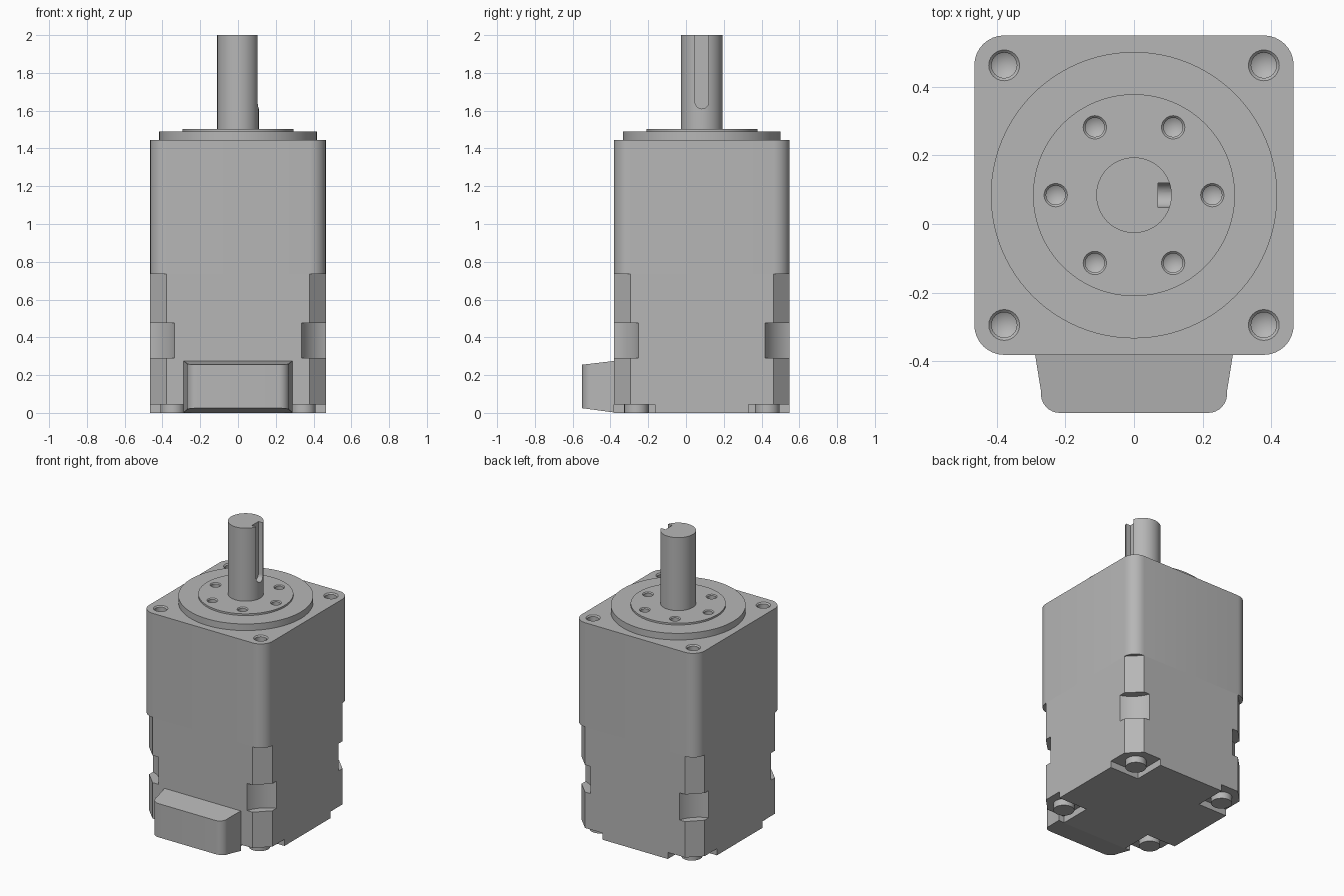
import bpy
import bmesh
from math import cos, sin, pi, radians
from mathutils import Matrix, Vector

cube = bpy.data.objects.get("Cube")
if cube:
    bpy.data.objects.remove(cube, do_unlink=True)

HALF, CORNER, CENTRE_Y = 0.465, 0.087, 0.084
SPLIT, TOP = 0.735, 1.445
SIGNS = [(1, 1), (-1, 1), (-1, -1), (1, -1)]

grey = bpy.data.materials.new("machined_grey")
grey.use_nodes = True
grey.diffuse_color = (0.47, 0.47, 0.47, 1)
grey.node_tree.nodes["Principled BSDF"].inputs["Base Color"].default_value = (0.47, 0.47, 0.47, 1)


def make(name, bm):
    """Turn a bmesh into an object with outward normals."""
    bmesh.ops.recalc_face_normals(bm, faces=bm.faces)
    mesh = bpy.data.meshes.new(name)
    bm.to_mesh(mesh)
    bm.free()
    mesh.materials.append(grey)
    obj = bpy.data.objects.new(name, mesh)
    bpy.context.collection.objects.link(obj)
    return obj


def prism(name, outline, z0, z1):
    bm = bmesh.new()
    face = bm.faces.new([bm.verts.new((x, y, z0)) for x, y in outline])
    moved = bmesh.ops.extrude_face_region(bm, geom=[face], use_keep_orig=True)["geom"]
    bmesh.ops.translate(bm, vec=(0, 0, z1 - z0),
                        verts=[g for g in moved if isinstance(g, bmesh.types.BMVert)])
    return make(name, bm)


def lathe(name, profile, x=0, y=0, steps=32):
    """Spin an (r, z) profile about a vertical axis through x, y."""
    bm = bmesh.new()
    verts = [bm.verts.new((r, 0, z)) for r, z in profile]
    edges = [bm.edges.new(pair) for pair in zip(verts, verts[1:])]
    bmesh.ops.spin(bm, geom=verts + edges, cent=(0, 0, 0), axis=(0, 0, 1),
                   angle=2 * pi, steps=steps)
    bmesh.ops.remove_doubles(bm, verts=bm.verts, dist=0.0001)
    bmesh.ops.translate(bm, vec=(x, y, 0), verts=bm.verts)
    return make(name, bm)


def cylinder(name, r, z0, z1, x=0, y=0, steps=32):
    return lathe(name, [(0, z0), (r, z0), (r, z1), (0, z1)], x, y, steps)


def arc(cx, cy, r, start, end, steps=8):
    angles = [radians(start + (end - start) * i / steps) for i in range(steps + 1)]
    return [(cx + r * cos(a), cy + r * sin(a)) for a in angles]


def square(steps):
    """Square with rounded corners, or chamfered ones for a single step."""
    c = HALF - CORNER
    return [p for i, (sx, sy) in enumerate(SIGNS)
            for p in arc(sx * c, sy * c, CORNER, 90 * i, 90 * i + 90, steps)]


def drill(r, z, depth, x, y):
    """Cutter for a chamfered blind hole with a conical end."""
    inner = r * 0.82
    profile = [(0, z - depth - inner * 0.6), (inner, z - depth), (inner, z - r * 0.18),
               (r, z), (r, z + 0.03), (0, z + 0.03)]
    return lathe("drill_cutter", profile, x, y, 24)


def cut(obj, cutters):
    for c in cutters:
        c.hide_render = True
        mod = obj.modifiers.new("cut", 'BOOLEAN')
        mod.operation, mod.solver, mod.object = 'DIFFERENCE', 'EXACT', c
    graph = bpy.context.evaluated_depsgraph_get()
    baked = bpy.data.meshes.new_from_object(obj.evaluated_get(graph))
    obj.modifiers.clear()
    obj.data = baked


# Housing: rounded upper block and chamfered lower block
upper = prism("upper_housing", square(8), SPLIT, TOP)
lower = prism("lower_housing", square(1), 0, SPLIT)

# Stepped front flange with its inner disc
flange = lathe("output_flange", [(0, TOP), (0.417, TOP), (0.417, 1.49), (0.294, 1.49),
                                 (0.294, 1.502), (0, 1.502)], steps=96)

# Screw holes: four in the corners, six in the flange disc
corner_holes = [drill(0.045, TOP, 0.14, sx * 0.378, sy * 0.378) for sx, sy in SIGNS]
disc_holes = [drill(0.034, 1.502, 0.12, 0.228 * cos(i * pi / 3), 0.228 * sin(i * pi / 3))
              for i in range(6)]
cut(upper, corner_holes + disc_holes)
cut(flange, disc_holes)

# Lower corners: scooped tool clearances and square foot recesses
scoops, recesses = [], []
for sx, sy in SIGNS:
    scoops.append(cylinder("scoop_cutter", 0.212, 0.29, 0.475, sx * 0.535, sy * 0.535, 64))
    box = [(sx * a, sy * b) for a, b in [(0.247, 0.247), (0.6, 0.247), (0.6, 0.6), (0.247, 0.6)]]
    recesses.append(prism("recess_cutter", box, -0.1, 0.045))
cut(lower, scoops + recesses)

# Screw heads standing in the foot recesses
feet = [cylinder(f"screw_head_{i + 1}", 0.065, 0, 0.05, sx * 0.346, sy * 0.346)
        for i, (sx, sy) in enumerate(SIGNS)]

# Output shaft with a round-ended keyway on its left side
shaft = cylinder("output_shaft", 0.11, 1.48, 2, steps=64)
slot = prism("keyway_cutter", [(0.036, 2.1), (-0.036, 2.1)] + arc(0, 1.646, 0.036, 180, 360, 12),
             0.07, 0.2)
slot.data.transform(Matrix(((0, 0, 1, 0), (1, 0, 0, 0), (0, 1, 0, 0), (0, 0, 0, 1))))
bpy.context.view_layer.update()
cut(shaft, [slot])

# Connector block: rounded plan, tapering towards its front
BACK, FRONT = -HALF + 0.001, -0.634
plan = [(0.288, BACK)] + arc(0.216, FRONT + 0.055, 0.055, 7, -90)
plan += [(-x, y) for x, y in reversed(plan)]
connector = prism("connector_block", plan, 0, 1)
for v in connector.data.vertices:
    t = (BACK - v.co.y) / (BACK - FRONT)
    v.co.z = 0.275 - 0.02 * t if v.co.z > 0.5 else 0.002 + 0.023 * t

# Remove cutters, place the parts, smooth the curved faces
for c in corner_holes + disc_holes + scoops + recesses + [slot]:
    bpy.data.objects.remove(c, do_unlink=True)
parts = [upper, lower, flange, shaft, connector] + feet
bpy.ops.object.select_all(action='DESELECT')
for part in parts:
    part.location = Vector((0, CENTRE_Y, 0))
    part.select_set(True)
bpy.context.view_layer.objects.active = upper
bpy.ops.object.shade_smooth_by_angle(angle=radians(25))
